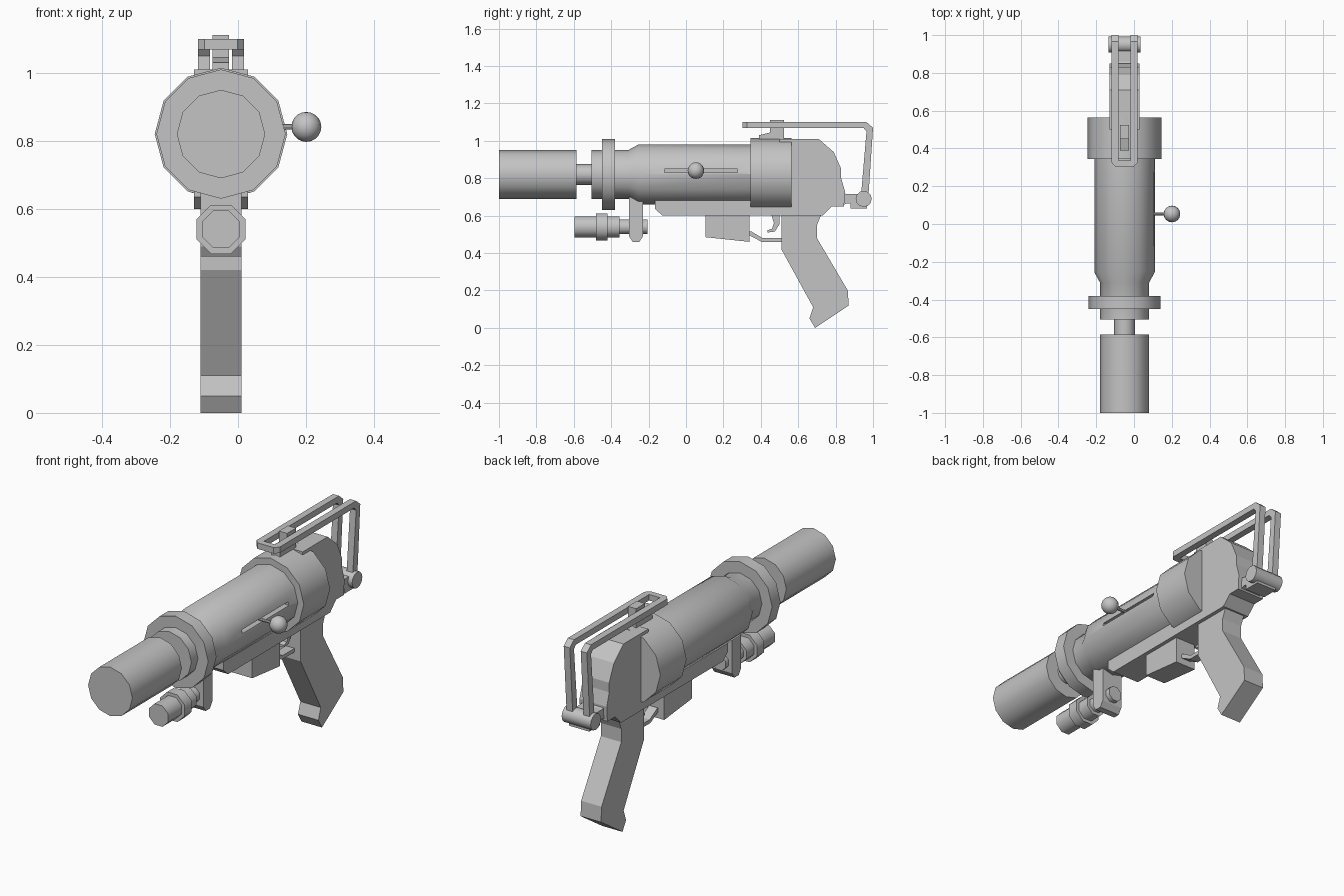
import bpy, bmesh, math
from mathutils import Vector

if "Cube" in bpy.data.objects:
    bpy.data.objects.remove(bpy.data.objects["Cube"])

CX, AXIS = -0.05, 0.82          # centre plane and barrel axis height
grey = bpy.data.materials.new("plain grey")
grey.diffuse_color = (0.55, 0.55, 0.55, 1)
grey.use_nodes = True
grey.node_tree.nodes["Principled BSDF"].inputs["Base Color"].default_value = grey.diffuse_color


def finish(name, bm, smooth=None):
    bmesh.ops.recalc_face_normals(bm, faces=bm.faces)
    me = bpy.data.meshes.new(name)
    bm.to_mesh(me)
    bm.free()
    me.materials.append(grey)
    ob = bpy.data.objects.new(name, me)
    bpy.context.collection.objects.link(ob)
    if smooth:
        bpy.ops.object.select_all(action='DESELECT')
        ob.select_set(True)
        bpy.context.view_layer.objects.active = ob
        bpy.ops.object.shade_smooth_by_angle(angle=math.radians(smooth))
    return ob


def slab(name, pts, x0, x1):
    """Side profile (y, z) extruded from x0 to x1."""
    bm = bmesh.new()
    f = bm.faces.new([bm.verts.new((x0, y, z)) for y, z in pts])
    r = bmesh.ops.extrude_face_region(bm, geom=[f])
    vs = [v for v in r['geom'] if isinstance(v, bmesh.types.BMVert)]
    bmesh.ops.translate(bm, verts=vs, vec=(x1 - x0, 0, 0))
    return finish(name, bm)


def box(name, x0, x1, y0, y1, z0, z1):
    return slab(name, [(y0, z0), (y1, z0), (y1, z1), (y0, z1)], x0, x1)


def lathe(name, prof, n, origin, axis='y', turn=0.0, smooth=35):
    """Profile of (distance along axis, radius) turned about the axis."""
    bm = bmesh.new()
    rings = []
    for d, r in prof:
        ring = []
        for i in range(n):
            a = math.tau * i / n + turn
            c, s = r * math.cos(a), r * math.sin(a)
            p = (c, d, s) if axis == 'y' else (d, c, s)
            ring.append(bm.verts.new(Vector(origin) + Vector(p)))
        rings.append(ring)
    for a, b in zip(rings, rings[1:]):
        for i in range(n):
            bm.faces.new((a[i], a[(i + 1) % n], b[(i + 1) % n], b[i]))
    bm.faces.new(rings[0])
    bm.faces.new(rings[-1][::-1])
    return finish(name, bm, smooth)


# Barrel parts
O = (CX, 0, AXIS)
lathe("muzzle", [(-1, .13), (-.585, .13)], 12, O)
lathe("muzzle_neck", [(-.59, .055), (-.49, .055)], 12, O)
body = lathe("barrel_body", [(-.505, .13), (-.31, .13), (-.255, .16), (.36, .16)], 12, O)
lathe("front_ring", [(-.45, .19), (-.38, .19)], 12, O)
lathe("rear_ring", [(.345, .195), (.565, .195)], 12, O)

# Slot for the charging handle
cutter = box("slot_cutter", .075, .15, -.115, .275, .832, .85)
cutter.hide_render = True
cutter.hide_set(True)
cut = body.modifiers.new("slot", 'BOOLEAN')
cut.object = cutter
cut.solver = 'EXACT'

# Charging handle
lathe("handle_stem", [(.05, .008), (.17, .008)], 8, (0, .053, .841), 'x')
bm = bmesh.new()
bmesh.ops.create_uvsphere(bm, u_segments=16, v_segments=10, radius=.044)
bmesh.ops.translate(bm, verts=bm.verts, vec=(.201, .053, .841))
finish("handle_ball", bm, 60)

# Receiver with lower rail
slab("receiver", [(-.165, .68), (-.165, .635), (-.125, .6), (.73, .6), (.78, .65),
                  (.845, .65), (.85, .73), (.83, .8), (.83, .85), (.79, .94),
                  (.71, 1.01), (.5, 1.01), (.5, .68)], -.13, .03)

# Grip, magazine, guard and trigger
slab("grip", [(.51, .61), (.51, .42), (.68, .11), (.66, .05), (.69, 0), (.87, .12),
              (.865, .2), (.7, .48), (.7, .55), (.725, .61)], -.11, .01)
slab("magazine", [(.105, .61), (.105, .485), (.34, .46), (.34, .61)], -.11, .01)
slab("trigger_guard", [(.33, .515), (.35, .515), (.41, .48), (.52, .48), (.52, .46),
                       (.405, .46), (.33, .5)], -.075, -.025)
slab("trigger", [(.455, .61), (.5, .61), (.5, .555), (.475, .515), (.435, .51),
                 (.435, .522), (.46, .53), (.47, .56)], -.065, -.035)

# Lamp under the barrel and its bracket
lathe("lamp", [(-.595, .06), (-.48, .06), (-.48, .078), (-.42, .078), (-.42, .06),
               (-.355, .06), (-.355, .042), (-.205, .042)],
      8, (CX, 0, .54), turn=math.pi / 8, smooth=50)
slab("lamp_bracket", [(-.305, .72), (-.305, .49), (-.285, .46), (-.25, .46),
                      (-.23, .49), (-.23, .72)], -.11, .01)

# Rear sight
slab("sight", [(.39, 1.0), (.39, 1.03), (.45, 1.045), (.45, 1.112), (.525, 1.112),
               (.525, 1.0)], -.075, -.027)

# Folded wire stock: two bent bars joined at the front
for side in (-1, 1):
    x = CX + side * .05
    slab("stock_bar", [(.33, 1.1), (.965, 1.1), (1, 1.07), (.975, .7), (.935, .7),
                       (.965, 1.05), (.95, 1.068), (.33, 1.068)], x - .018, x + .018)
bm = bmesh.new()
outline = [(-.068, .335), (-.068, .325), (-.048, .302), (.048, .302), (.068, .325), (.068, .335)]
f = bm.faces.new([bm.verts.new((CX + x, y, 1.068)) for x, y in outline])
r = bmesh.ops.extrude_face_region(bm, geom=[f])
bmesh.ops.translate(bm, verts=[v for v in r['geom'] if isinstance(v, bmesh.types.BMVert)],
                    vec=(0, 0, .032))
finish("stock_front", bm)

# Stock hinge
lathe("hinge_pin", [(-.085, .043), (.085, .043)], 12, (CX, .95, .69), 'x')
box("hinge_block", -.11, .01, .88, .968, .638, .7)
slab("hinge_link", [(.82, .65), (.86, .665), (.93, .665), (.93, .715), (.86, .715),
                    (.82, .73)], -.11, .01)
